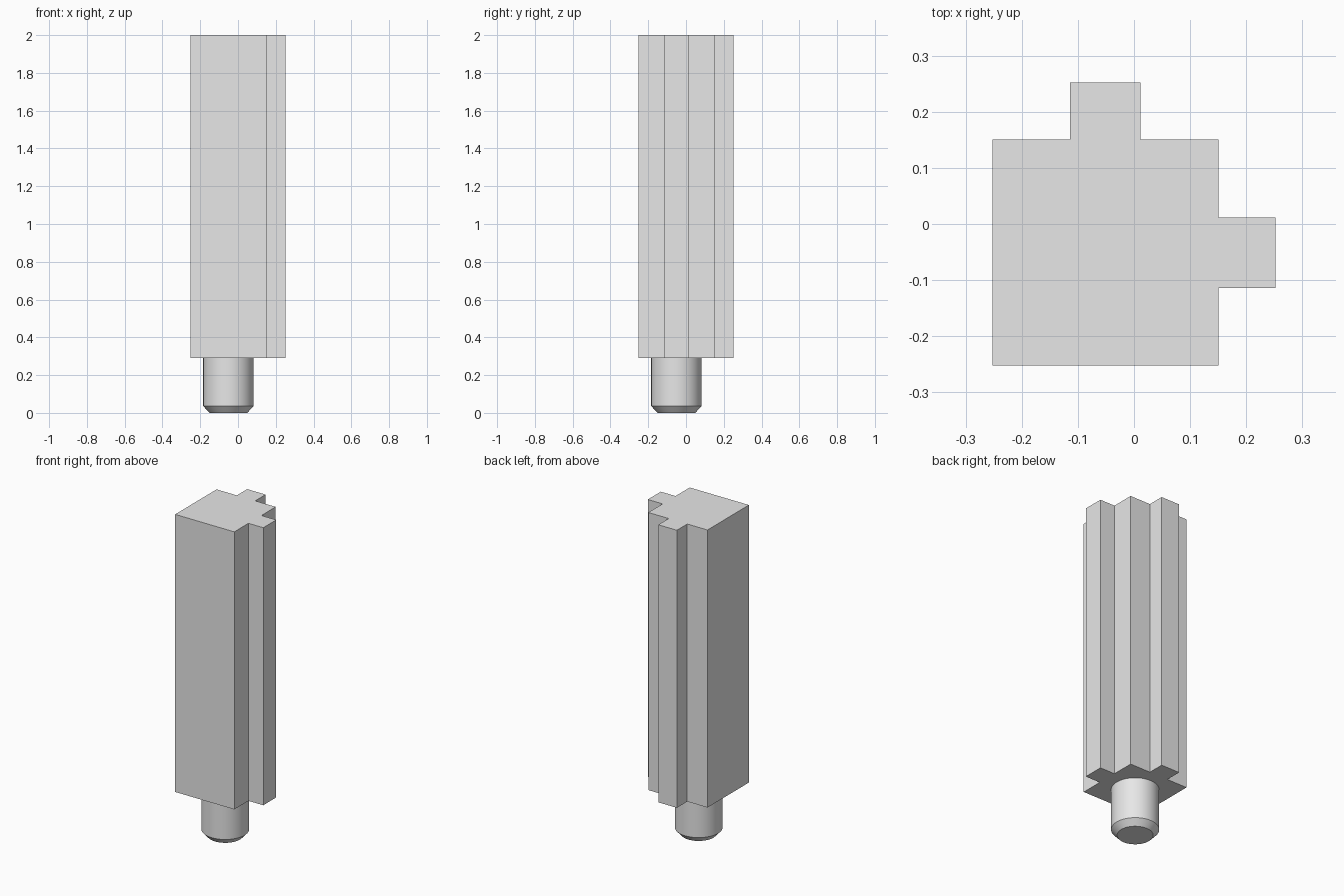
import bpy, bmesh, math
from mathutils import Matrix, Vector

cube = bpy.data.objects.get("Cube")
if cube:
    bpy.data.objects.remove(cube, do_unlink=True)

grey = bpy.data.materials.new("light_grey")
grey.use_nodes = True
colour = (0.8, 0.8, 0.8, 1)
grey.diffuse_color = colour
grey.node_tree.nodes["Principled BSDF"].inputs["Base Color"].default_value = colour

CENTRE = -0.051              # axis of post and peg, in both x and y
LOW, FACE, OUT = -0.252, 0.151, 0.252
TONGUE = 0.063               # half width of each tongue
BASE, TOP = 0.29, 2.0


def add_object(name, bm):
    bmesh.ops.recalc_face_normals(bm, faces=bm.faces)
    mesh = bpy.data.meshes.new(name)
    bm.to_mesh(mesh)
    bm.free()
    obj = bpy.data.objects.new(name, mesh)
    mesh.materials.append(grey)
    bpy.context.collection.objects.link(obj)
    return obj


# Post: square section with a tongue on the left and back sides
a, b = CENTRE - TONGUE, CENTRE + TONGUE
side = [(FACE, a), (OUT, a), (OUT, b), (FACE, b)]
back = [(y, x) for x, y in reversed(side)]
outline = [(LOW, LOW), (FACE, LOW)] + side + [(FACE, FACE)] + back + [(LOW, FACE)]
bm = bmesh.new()
bottom = bm.faces.new([bm.verts.new((x, y, BASE)) for x, y in outline])
extruded = bmesh.ops.extrude_face_region(bm, geom=[bottom], use_keep_orig=True)
top_verts = [g for g in extruded["geom"] if isinstance(g, bmesh.types.BMVert)]
bmesh.ops.translate(bm, verts=top_verts, vec=(0, 0, TOP - BASE))
add_object("post", bm)

# Peg: turned profile with a chamfered foot
bm = bmesh.new()
profile = [(0, 0), (0.1, 0), (0.133, 0.036), (0.133, BASE), (0, BASE)]
points = [bm.verts.new((CENTRE + r, CENTRE, z)) for r, z in profile]
edges = [bm.edges.new(pair) for pair in zip(points, points[1:])]
bmesh.ops.spin(bm, geom=points + edges, cent=(CENTRE, CENTRE, 0), axis=(0, 0, 1),
               angle=math.tau, steps=48, use_merge=True)
bmesh.ops.remove_doubles(bm, verts=bm.verts, dist=0.0001)
peg = add_object("peg", bm)
bpy.ops.object.select_all(action="DESELECT")
peg.select_set(True)
bpy.context.view_layer.objects.active = peg
bpy.ops.object.shade_smooth_by_angle(angle=math.radians(30))
